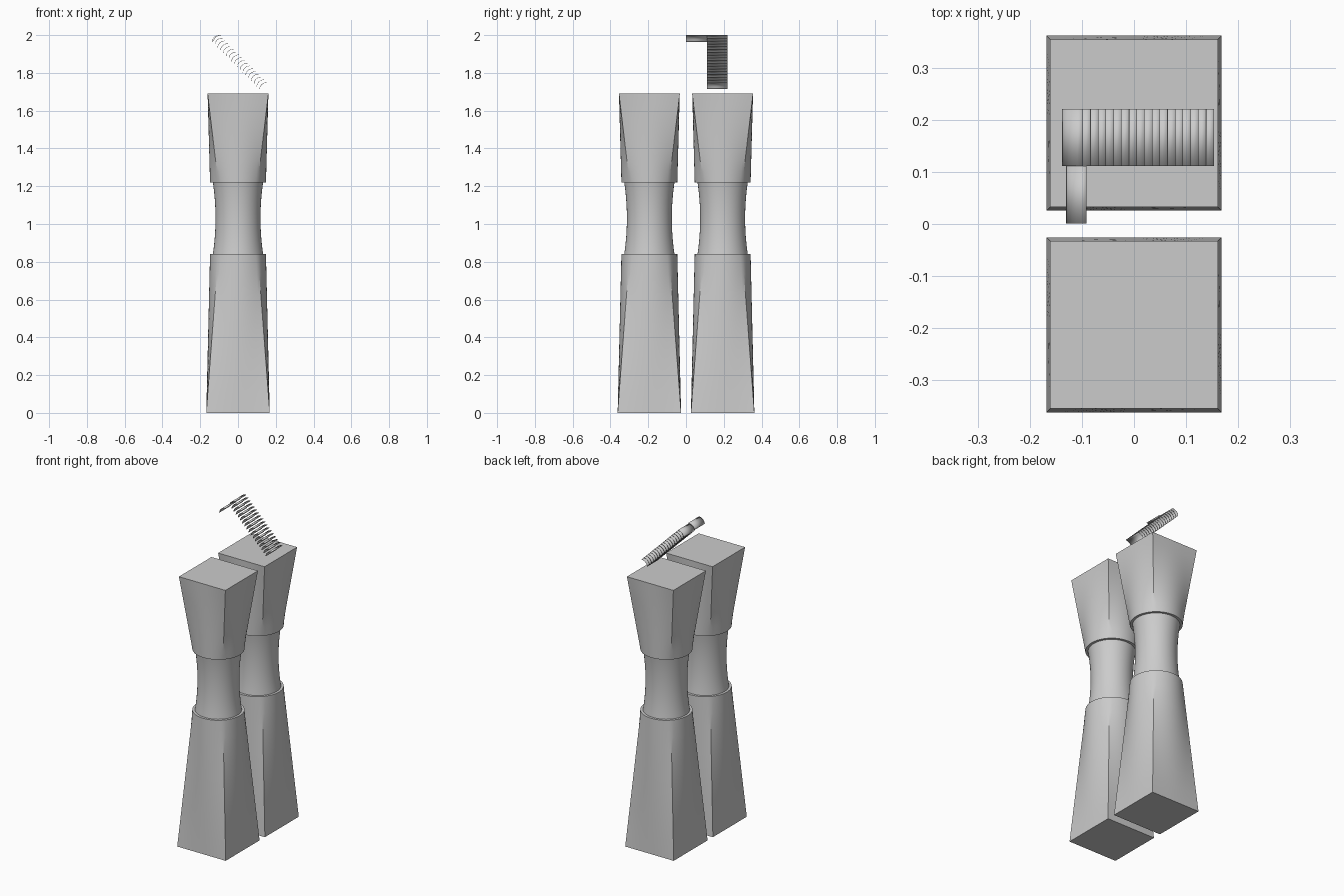
import bpy, bmesh, math

if "Cube" in bpy.data.objects:
    bpy.data.objects.remove(bpy.data.objects["Cube"])

SEG = 64


def finish(name, bm, angle=30):
    bmesh.ops.recalc_face_normals(bm, faces=bm.faces)
    me = bpy.data.meshes.new(name)
    bm.to_mesh(me)
    bm.free()
    ob = bpy.data.objects.new(name, me)
    bpy.context.collection.objects.link(ob)
    bpy.ops.object.select_all(action='DESELECT')
    ob.select_set(True)
    bpy.context.view_layer.objects.active = ob
    bpy.ops.object.shade_smooth_by_angle(angle=math.radians(angle))
    return ob


def loft(name, sections, cy):
    """Stack rings of (z, size, squareness): 0 = circle, 1 = square; cap both ends."""
    bm = bmesh.new()
    rings = []
    for z, size, sq in sections:
        ring = []
        for i in range(SEG):
            a = 2 * math.pi * i / SEG
            c, s = math.cos(a), math.sin(a)
            r = size[0] * (1 - sq) + size[1] * sq / max(abs(c), abs(s))
            ring.append(bm.verts.new((r * c, cy + r * s, z)))
        rings.append(ring)
    for lo, hi in zip(rings, rings[1:]):
        for i in range(SEG):
            j = (i + 1) % SEG
            bm.faces.new((lo[i], lo[j], hi[j], hi[i]))
    bm.faces.new(rings[0])
    bm.faces.new(rings[-1])
    return finish(name, bm)


def square_to_round(name, z_sq, half, z_round, radius, cy, steps=8):
    secs = []
    for k in range(steps + 1):
        t = k / steps
        secs.append((z_sq + (z_round - z_sq) * t, (radius, half), 1 - t))
    return loft(name, secs, cy)


def curved_slat(name, x, z, y0, y1, w=0.039, h=0.035, n=6):
    """Quarter-round sheet: steep on the left, flat at the upper right."""
    bm = bmesh.new()
    rows = []
    for k in range(n + 1):
        a = math.pi / 2 * k / n
        px, pz = x + w * (1 - math.cos(a)), z - h * (1 - math.sin(a))
        rows.append([bm.verts.new((px, y, pz)) for y in (y0, y1)])
    for a, b in zip(rows, rows[1:]):
        bm.faces.new((a[0], a[1], b[1], b[0]))
    ob = finish(name, bm)
    mod = ob.modifiers.new("thickness", 'SOLIDIFY')
    mod.thickness = 0.002
    mod.offset = 0
    return ob


# Two identical columns
for side, cy in (("front", -0.194), ("back", 0.194)):
    square_to_round(side + "_column_base", 0, 0.168, 0.84, 0.148, cy)
    square_to_round(side + "_column_head", 1.69, 0.161, 1.22, 0.148, cy)
    waist = []
    for k in range(17):
        t = k / 16 * 2 - 1
        waist.append((1.03 + 0.19 * t, (0.119 + 0.014 * t * t, 0), 0))
    loft(side + "_column_waist", waist, cy)

# Sloping run of curved slats, plus the single neighbouring slat
for i in range(18):
    curved_slat("slat", -0.137 + 0.0148 * i, 1.999 - 0.0147 * i, 0.111, 0.221)
curved_slat("single_slat", -0.13, 1.999, 0.001, 0.111)
